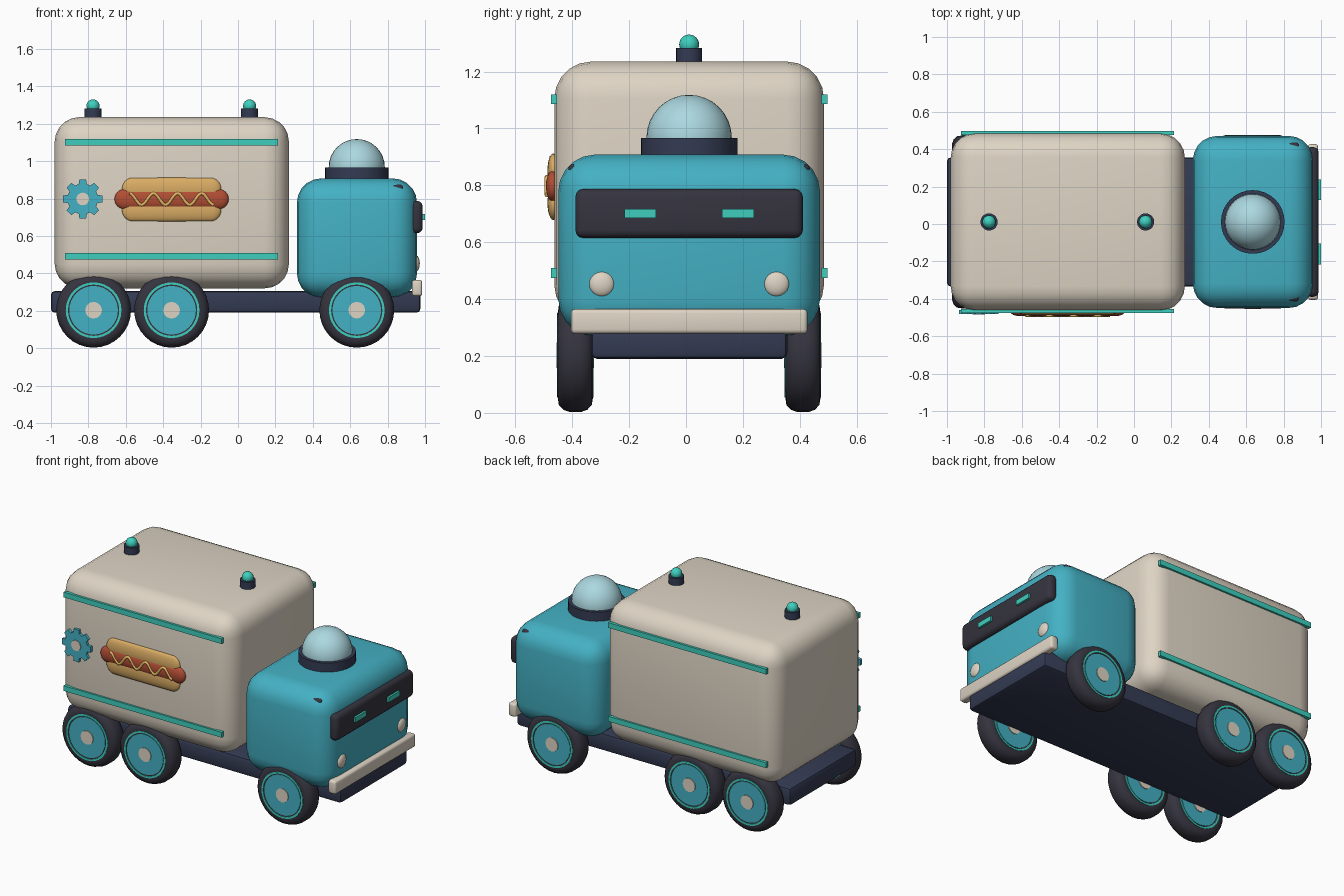
import bpy, bmesh, math
from mathutils import Matrix, Vector

if "Cube" in bpy.data.objects:
    bpy.data.objects.remove(bpy.data.objects["Cube"])

YC = 0.011  # lateral centre line of the vehicle


def material(name, rgb):
    m = bpy.data.materials.new(name)
    m.diffuse_color = [(c / 255 / 12.92 if c < 11 else ((c / 255 + 0.055) / 1.055) ** 2.4) for c in rgb] + [1]
    m.use_nodes = True
    m.node_tree.nodes["Principled BSDF"].inputs["Base Color"].default_value = m.diffuse_color
    return m


CREAM = material("cream", (222, 212, 196))
TEAL = material("teal", (68, 177, 196))
AQUA = material("bright_aqua", (62, 207, 190))
TYRE = material("charcoal", (53, 52, 63))
NAVY = material("navy", (52, 59, 83))
GLASS = material("pale_glass", (172, 216, 224))
BUN = material("bun_tan", (218, 172, 100))
SAUSAGE = material("sausage_red", (178, 78, 52))
MUSTARD = material("mustard", (226, 184, 100))


def finish(name, bm, mat, angle=35):
    bmesh.ops.recalc_face_normals(bm, faces=bm.faces)
    me = bpy.data.meshes.new(name)
    bm.to_mesh(me)
    bm.free()
    ob = bpy.data.objects.new(name, me)
    bpy.context.collection.objects.link(ob)
    me.materials.append(mat)
    bpy.ops.object.select_all(action='DESELECT')
    ob.select_set(True)
    bpy.context.view_layer.objects.active = ob
    bpy.ops.object.shade_smooth_by_angle(angle=math.radians(angle))
    return ob


def box(name, x, y, z, mat, r=0.0, seg=3):
    """Box from (min, max) ranges with rounded edges."""
    bm = bmesh.new()
    bmesh.ops.create_cube(bm, size=1)
    for v in bm.verts:
        v.co = [(lo + hi) / 2 + c * (hi - lo) for c, (lo, hi) in zip(v.co, (x, y, z))]
    if r:
        bmesh.ops.bevel(bm, geom=bm.edges[:], offset=r, segments=seg, profile=0.5,
                        affect='EDGES', clamp_overlap=True)
    return finish(name, bm, mat)


def ball(name, centre, radii, mat, stretch=0.0, u=24, v=12):
    """Ellipsoid, optionally stretched along x into a capsule."""
    bm = bmesh.new()
    bmesh.ops.create_uvsphere(bm, u_segments=u, v_segments=v, radius=1)
    for vert in bm.verts:
        side = 0 if abs(vert.co.x) < 1e-4 else math.copysign(stretch, vert.co.x)
        vert.co = Vector([c + p * s for c, p, s in zip(centre, vert.co, radii)]) + Vector((side, 0, 0))
    return finish(name, bm, mat, 60)


def lathe(name, centre, profile, mat, axis='Z', steps=32):
    """Spin a (radius, height) profile about the axis through centre."""
    bm = bmesh.new()
    verts = [bm.verts.new((r, 0, h)) for r, h in profile]
    edges = [bm.edges.new(p) for p in zip(verts, verts[1:])]
    bmesh.ops.spin(bm, geom=verts + edges, cent=(0, 0, 0), axis=(0, 0, 1),
                   angle=math.tau, steps=steps)
    bmesh.ops.remove_doubles(bm, verts=bm.verts, dist=1e-4)
    if axis == 'Y':
        bm.transform(Matrix.Rotation(math.pi / 2, 4, 'X'))
    bm.transform(Matrix.Translation(centre))
    return finish(name, bm, mat)


def disc(name, centre, r, half, mat, axis='Z', steps=32):
    return lathe(name, centre, [(0, -half), (r, -half), (r, half), (0, half)], mat, axis, steps)


# Main bodies
box("chassis", (-1.0, 0.975), (YC - 0.345, YC + 0.345), (0.19, 0.305), NAVY, 0.02, 2)
box("cargo_body", (-0.98, 0.272), (YC - 0.474, YC + 0.474), (0.32, 1.235), CREAM, 0.13, 5)
box("cab", (0.315, 0.957), (YC - 0.46, YC + 0.46), (0.27, 0.908), TEAL, 0.13, 5)

# Cab front
box("bumper", (0.93, 0.985), (YC - 0.416, YC + 0.416), (0.278, 0.365), CREAM, 0.015)
box("windscreen", (0.915, 0.987), (YC - 0.4, YC + 0.4), (0.615, 0.787), TYRE, 0.028)
for s in (-1, 1):
    y = YC + s * 0.172
    box("windscreen_light", (0.98, 1.0), (y - 0.056, y + 0.056), (0.685, 0.717), AQUA)
    ball("headlight", (0.95, YC + s * 0.307, 0.453), (0.022, 0.045, 0.045), CREAM)
    y = YC + s * 0.4
    box("side_marker", (0.78, 0.885), (y - 0.025, y + 0.025), (0.82, 0.875), TYRE, 0.018)
    ball("marker_lamp", (0.878, y, 0.848), (0.014, 0.017, 0.017), AQUA, u=12, v=8)

# Roof dome
disc("dome_collar", (0.635, YC, 0.925), 0.17, 0.042, NAVY)
ball("dome", (0.635, YC, 0.968), (0.15, 0.15, 0.15), GLASS, u=32, v=16)

# Roof beacons
for x in (-0.775, 0.062):
    disc("beacon_base", (x, YC, 1.25), 0.046, 0.032, NAVY, steps=20)
    ball("beacon_lamp", (x, YC, 1.295), (0.035, 0.035, 0.035), AQUA)

# Side strips
for s in (-1, 1):
    for z in (0.492, 1.102):
        y = sorted((YC + s * 0.465, YC + s * 0.486))
        box("side_strip", (-0.925, 0.215), y, (z - 0.017, z + 0.017), AQUA)

# Wheels
TYRE_PROFILE = [(0.1, -0.05), (0.148, -0.062), (0.175, -0.058), (0.192, -0.042), (0.2, -0.02),
                (0.2, 0.02), (0.192, 0.042), (0.175, 0.058), (0.148, 0.062), (0.1, 0.05)]
RING_PROFILE = [(0.137, -0.064), (0.149, -0.064), (0.149, 0.064), (0.137, 0.064), (0.137, -0.064)]
for x in (-0.772, -0.355, 0.635):
    for s in (-1, 1):
        c = (x, YC + s * 0.4, 0.203)
        lathe("tyre", c, TYRE_PROFILE, TYRE, 'Y')
        disc("wheel_disc", c, 0.13, 0.061, TEAL, 'Y')
        lathe("wheel_ring", c, RING_PROFILE, AQUA, 'Y')
        disc("hub_cap", c, 0.045, 0.066, CREAM, 'Y', 12)

# Gear emblem
bm = bmesh.new()
TEETH = 8
outline = []
for i in range(TEETH):
    for da, r in ((-0.27, 0.082), (-0.17, 0.106), (0.17, 0.106), (0.27, 0.082)):
        a = math.tau * i / TEETH + da
        outline.append(bm.verts.new((-0.83 + r * math.cos(a), -0.46, 0.798 + r * math.sin(a))))
face = bm.faces.new(outline)
ext = bmesh.ops.extrude_face_region(bm, geom=[face])
bmesh.ops.translate(bm, verts=[g for g in ext["geom"] if isinstance(g, bmesh.types.BMVert)],
                    vec=(0, -0.02, 0))
finish("gear", bm, TEAL)
disc("gear_centre", (-0.83, -0.473, 0.798), 0.034, 0.012, CREAM, 'Y', 16)

# Hot dog emblem
for z in (0.852, 0.738):
    ball("bun_half", (-0.355, -0.466, z), (0.06, 0.021, 0.06), BUN, 0.205)
ball("sausage", (-0.355, -0.469, 0.797), (0.053, 0.024, 0.053), SAUSAGE, 0.252)

# Mustard wave
curve = bpy.data.curves.new("mustard_wave", 'CURVE')
curve.dimensions = '3D'
curve.bevel_depth = 0.009
curve.bevel_resolution = 1
curve.use_fill_caps = True
line = curve.splines.new('POLY')
N = 42
line.points.add(N)
for i, p in enumerate(line.points):
    t = i / N
    p.co = (-0.58 + 0.45 * t, -0.489, 0.797 + 0.031 * math.cos(math.tau * 3.5 * t), 1)
curve.materials.append(MUSTARD)
mustard = bpy.data.objects.new("mustard_wave", curve)
bpy.context.collection.objects.link(mustard)
